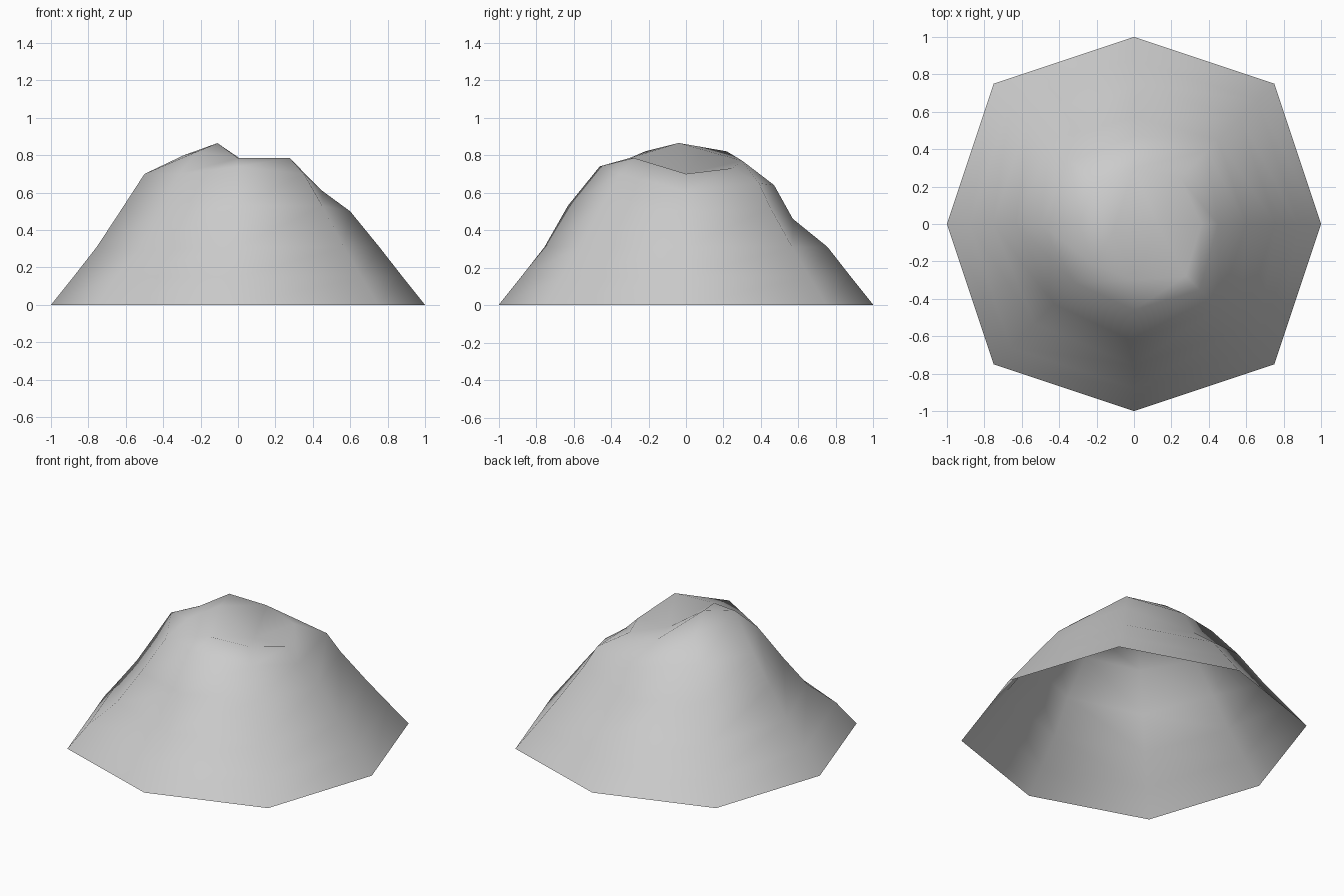
import bpy
import bmesh
from mathutils import Vector

# Remove the default cube
cube = bpy.data.objects.get("Cube")
if cube:
    bpy.data.objects.remove(cube, do_unlink=True)

# Plain stone colour
stone = bpy.data.materials.new("grey_stone")
stone.use_nodes = True
stone_colour = (0.6, 0.6, 0.6, 1)
stone.diffuse_color = stone_colour
stone.node_tree.nodes["Principled BSDF"].inputs["Base Color"].default_value = stone_colour

# Corner directions of the eight-sided foot, counter-clockwise from +x
corner = 0.75
east, north = Vector((1, 0, 0)), Vector((0, 1, 0))
north_east = (east + north) * corner
north_west = (north - east) * corner
directions = [east, north_east, north, north_west,
              -east, -north_east, -north, -north_west]

# Lower slope shared by all columns: (reach, height)
lower_slope = [(1, 0), (0.88, 0.15), (0.755, 0.31)]

# Upper slope of each column: flank, shoulder and rim as (reach, height)
upper_slopes = [
    [(0.6, 0.5), (0.45, 0.61), (0.36, 0.7)],
    [(0.6, 0.52), (0.52, 0.65), (0.33, 0.73)],
    [(0.57, 0.46), (0.47, 0.64), (0.3, 0.77)],
    [(0.6, 0.53), (0.45, 0.7), (0.29, 0.82)],
    [(0.63, 0.5), (0.5, 0.7), (0.29, 0.8)],
    [(0.57, 0.48), (0.42, 0.7), (0.29, 0.82)],
    [(0.63, 0.53), (0.46, 0.74), (0.3, 0.785)],
    [(0.6, 0.53), (0.47, 0.7), (0.37, 0.785)],
]


def make_column(bm, direction, slope):
    """Add one line of vertices running from the foot to the rim."""
    return [bm.verts.new(direction * reach + Vector((0, 0, height)))
            for reach, height in slope]


bm = bmesh.new()
columns = [make_column(bm, direction, lower_slope + slope)
           for direction, slope in zip(directions, upper_slopes)]

# Hollow in the front right slope
hollow = columns[5][2]
hollow.co *= 0.94

# Sides of the hill, left open underneath
for index, column in enumerate(columns):
    neighbour = columns[(index + 1) % len(columns)]
    for level in range(len(column) - 1):
        bm.faces.new((column[level], neighbour[level],
                      neighbour[level + 1], column[level + 1]))

# Summit over the -x half and shallow dish in the +x half
rim = [column[-1] for column in columns]
summit = bm.verts.new((-0.11, -0.04, 0.865))
dish = bm.verts.new((0.13, -0.01, 0.7))
for index, vertex in enumerate(rim):
    following = rim[(index + 1) % len(rim)]
    centre = summit if 2 <= index < 6 else dish
    bm.faces.new((vertex, following, centre))
bm.faces.new((rim[2], summit, dish))
bm.faces.new((summit, rim[6], dish))

bmesh.ops.recalc_face_normals(bm, faces=bm.faces)
if summit.link_faces[0].normal.z < 0:
    bmesh.ops.reverse_faces(bm, faces=bm.faces)
for face in bm.faces:
    face.smooth = True

mesh = bpy.data.meshes.new("hill")
bm.to_mesh(mesh)
bm.free()
mesh.materials.append(stone)
hill = bpy.data.objects.new("hill", mesh)
bpy.context.collection.objects.link(hill)
